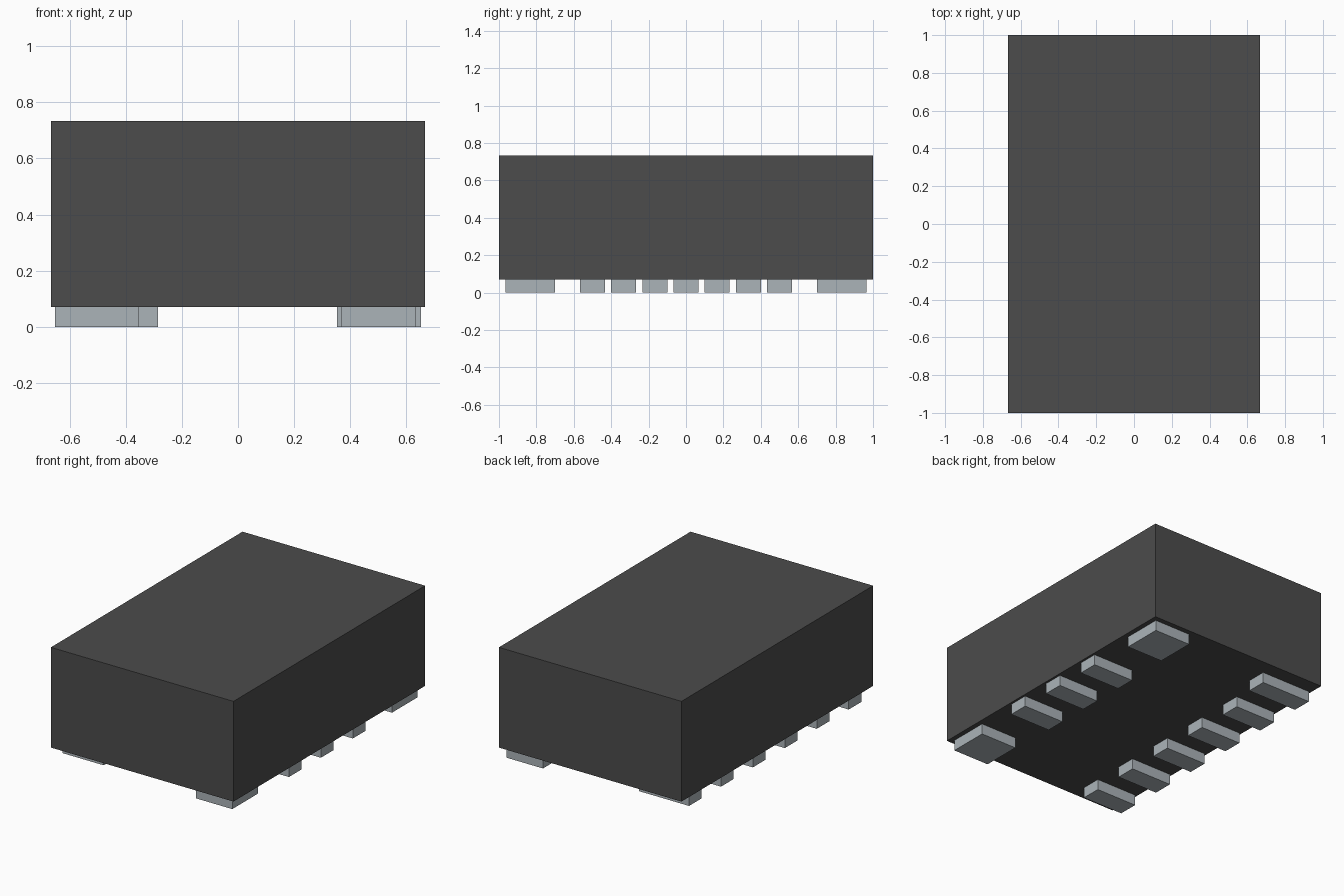
import bpy

cube = bpy.data.objects.get("Cube")
if cube:
    bpy.data.objects.remove(cube, do_unlink=True)


def make_material(name, color):
    mat = bpy.data.materials.new(name)
    mat.use_nodes = True
    mat.diffuse_color = (*color, 1)
    mat.node_tree.nodes["Principled BSDF"].inputs["Base Color"].default_value = (*color, 1)
    return mat


def box(name, low, high, mat):
    """Add a box spanning two opposite corners."""
    center = [(a + b) / 2 for a, b in zip(low, high)]
    bpy.ops.mesh.primitive_cube_add(size=1, location=center)
    obj = bpy.context.object
    obj.name = name
    obj.scale = [b - a for a, b in zip(low, high)]
    bpy.ops.object.transform_apply(location=False, rotation=False, scale=True)
    obj.data.materials.append(mat)
    return obj


dark = make_material("dark_grey_plastic", (0.072, 0.072, 0.072))
metal = make_material("silver_metal", (0.41, 0.455, 0.485))

PITCH = 1 / 3
PAD_W = 0.133
BASE = 0.071

# Package body
box("package_body", (-0.667, -1, BASE), (0.667, 1, 0.733), dark)


def pad(name, x0, x1, y, width):
    box(name, (x0, y - width / 2, 0), (x1, y + width / 2, BASE), metal)


# Right row of six contacts, the rearmost one longer
for i in range(6):
    inner = -0.285 if i == 5 else -0.352
    pad(f"right_pad_{i + 1}", -0.652, inner, (i - 2.5) * PITCH, PAD_W)

# Left row of three contacts
for i in range(3):
    pad(f"left_pad_{i + 1}", 0.352, 0.652, (i - 1) * PITCH, PAD_W)

# Square corner contacts
for name, side in (("front", -1), ("back", 1)):
    pad(f"{name}_corner_pad", 0.368, 0.635, side * 2.5 * PITCH, 2 * PAD_W)
